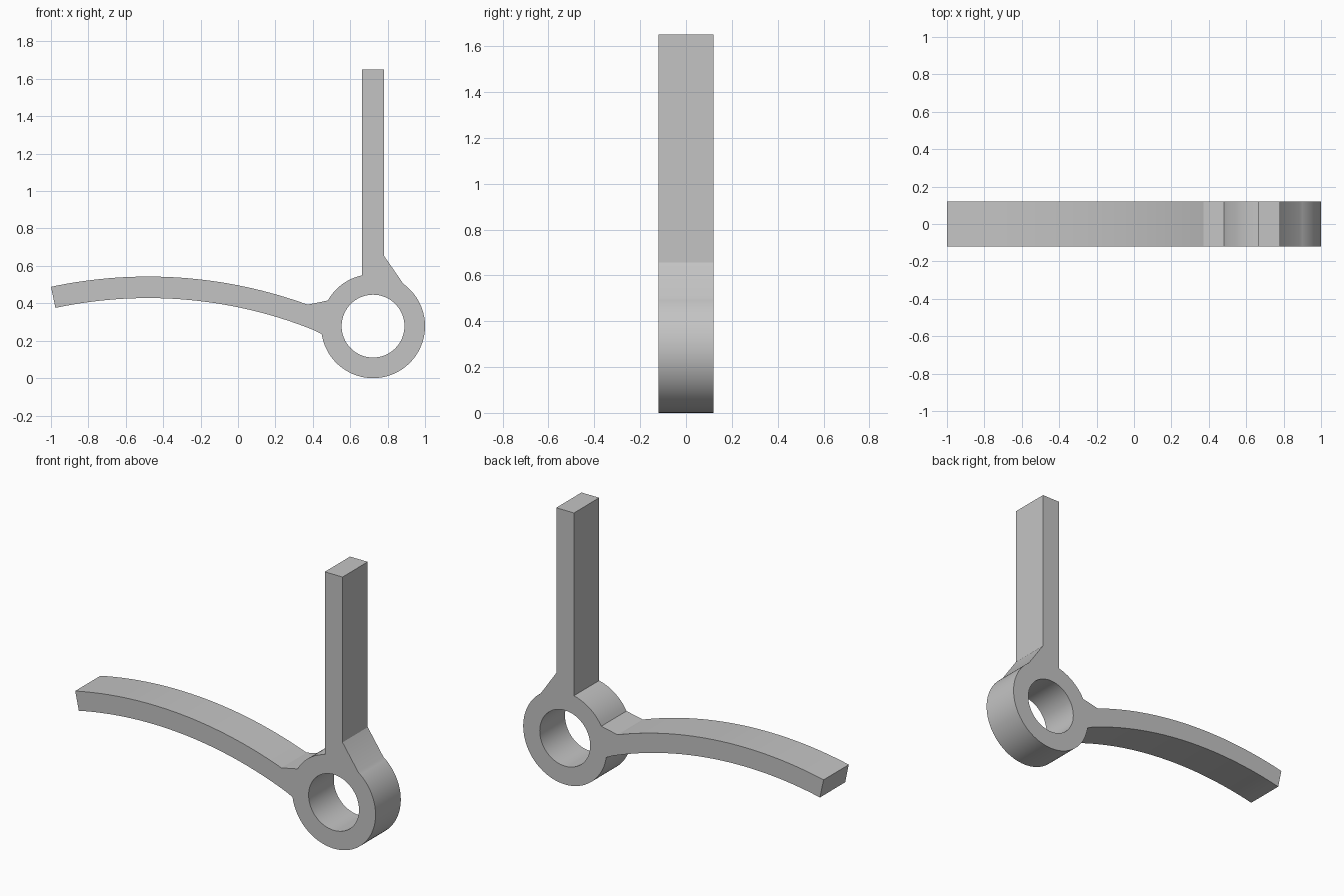
import bpy
import bmesh
from math import sin, cos, atan2, pi, radians
from mathutils import Matrix

cube = bpy.data.objects.get("Cube")
if cube:
    bpy.data.objects.remove(cube, do_unlink=True)

DEPTH = 0.24
RING = (0.722, 0.278)
OUTER, INNER = 0.278, 0.168
ARM_TOP, ARM_THICK = 2.49, 0.115
ARM = (-0.48, 0.543 - ARM_TOP)


def arc(center, radius, start, end, steps):
    """Points along an arc, angles in radians."""
    angles = [start + (end - start) * i / steps for i in range(steps + 1)]
    return [(center[0] + radius * cos(a), center[1] + radius * sin(a)) for a in angles]


def angle_to(center, x, z):
    return atan2(z - center[1], x - center[0])


# Outer outline, clockwise from the free tip of the curved arm
tip = angle_to(ARM, -1.0, 0.488)
outline = arc(ARM, ARM_TOP, tip, angle_to(ARM, 0.372, 0.392), 32)
# Short gusset, then the ring up to the post
outline += arc(RING, OUTER, angle_to(RING, 0.48, 0.415), angle_to(RING, 0.662, 0.552), 10)
# Upright post with its sloping gusset
outline += [(0.662, 1.65), (0.78, 1.65), (0.78, 0.655)]
# Ring around the right and bottom, back to the arm
outline += arc(RING, OUTER, angle_to(RING, 0.885, 0.505),
               angle_to(RING, 0.448, 0.236), 56)
# Underside of the arm
outline += arc(ARM, ARM_TOP - ARM_THICK, angle_to(ARM, 0.448, 0.236), tip, 32)[1:]
bore = arc(RING, INNER, 0, 2 * pi, 64)[:-1]

# Filled profile with the bore as a hole, extruded to full depth
curve = bpy.data.curves.new("bracket_profile", "CURVE")
curve.dimensions = "2D"
curve.fill_mode = "BOTH"
curve.extrude = DEPTH / 2
for points in (outline, bore):
    spline = curve.splines.new("POLY")
    spline.points.add(len(points) - 1)
    for point, (x, z) in zip(spline.points, points):
        point.co = (x, z, 0, 1)
    spline.use_cyclic_u = True
profile = bpy.data.objects.new("bracket_profile", curve)
bpy.context.collection.objects.link(profile)
bpy.context.view_layer.update()
mesh = bpy.data.meshes.new_from_object(
    profile.evaluated_get(bpy.context.evaluated_depsgraph_get()))
bpy.data.objects.remove(profile, do_unlink=True)

# Stand the solid upright and weld it
mesh.transform(Matrix.Rotation(radians(90), 4, "X"))
bm = bmesh.new()
bm.from_mesh(mesh)
bmesh.ops.remove_doubles(bm, verts=bm.verts, dist=0.0001)
bmesh.ops.recalc_face_normals(bm, faces=bm.faces)
bm.to_mesh(mesh)
bm.free()

# Plain grey
grey = bpy.data.materials.new("plain_grey")
grey.use_nodes = True
color = (0.55, 0.55, 0.55, 1)
grey.diffuse_color = color
grey.node_tree.nodes["Principled BSDF"].inputs["Base Color"].default_value = color
mesh.materials.clear()
mesh.materials.append(grey)

bracket = bpy.data.objects.new("ring_bracket_with_arm_and_post", mesh)
bpy.context.collection.objects.link(bracket)
bpy.ops.object.select_all(action="DESELECT")
bracket.select_set(True)
bpy.context.view_layer.objects.active = bracket
bpy.ops.object.shade_smooth_by_angle(angle=radians(20))
